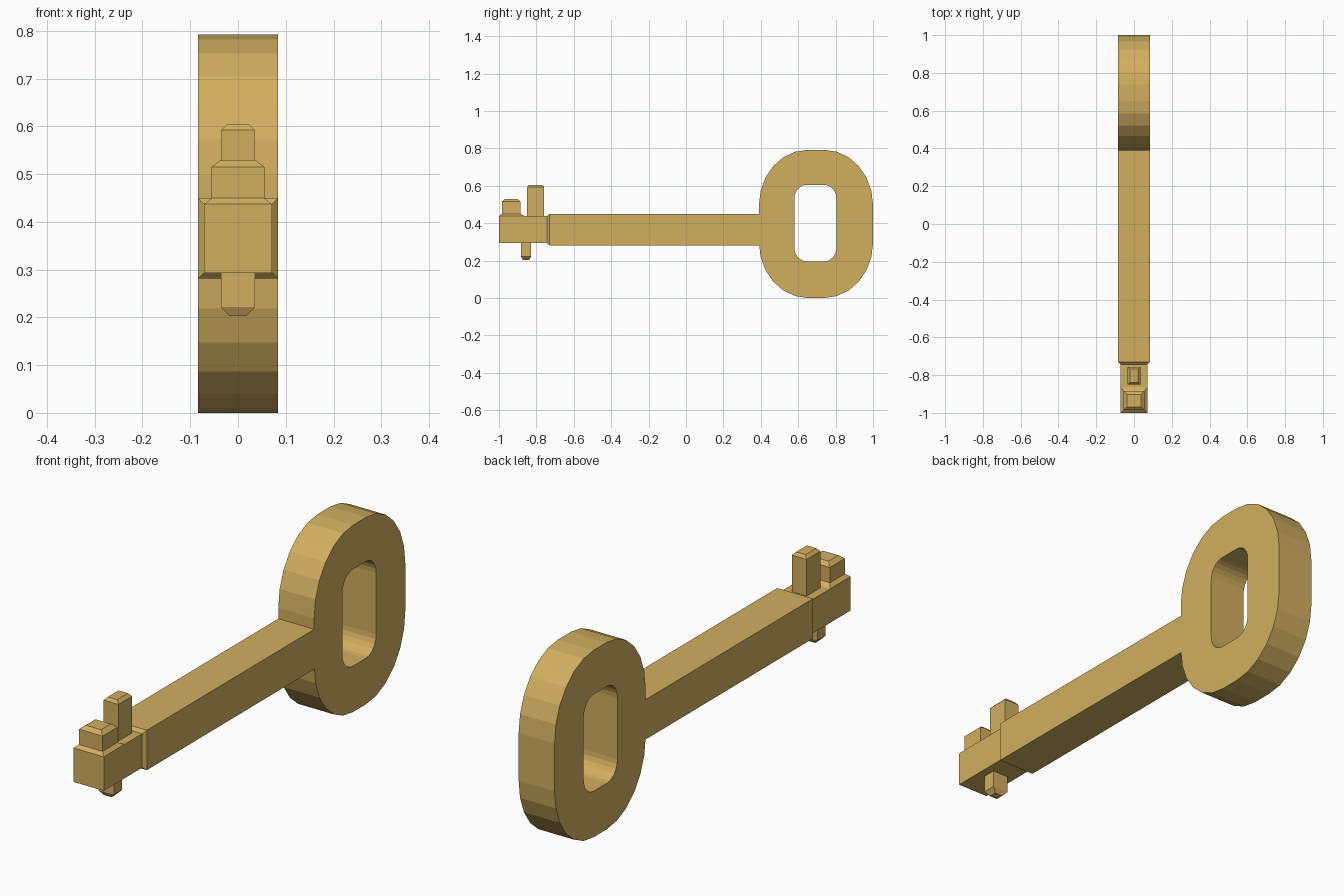
import bpy, bmesh, math

if "Cube" in bpy.data.objects:
    bpy.data.objects.remove(bpy.data.objects["Cube"])

# One flat brass colour
brass = bpy.data.materials.new("brass")
brass.diffuse_color = (0.64, 0.43, 0.117, 1)
brass.use_nodes = True
brass.node_tree.nodes["Principled BSDF"].inputs["Base Color"].default_value = brass.diffuse_color


def finish(bm, name):
    bmesh.ops.recalc_face_normals(bm, faces=bm.faces)
    mesh = bpy.data.meshes.new(name)
    bm.to_mesh(mesh)
    bm.free()
    mesh.materials.append(brass)
    obj = bpy.data.objects.new(name, mesh)
    bpy.context.collection.objects.link(obj)
    return obj


def skin(bm, a, b):
    for i in range(len(a)):
        j = (i + 1) % len(a)
        bm.faces.new((a[i], a[j], b[j], b[i]))


def loft(name, rings):
    """Solid running through a series of rings, capped at both ends."""
    bm = bmesh.new()
    loops = [[bm.verts.new(p) for p in r] for r in rings]
    for a, b in zip(loops, loops[1:]):
        skin(bm, a, b)
    bm.faces.new(loops[0])
    bm.faces.new(loops[-1])
    return finish(bm, name)


def level(z, x, y0, y1):
    return [(-x, y0, z), (x, y0, z), (x, y1, z), (-x, y1, z)]


def section(y, x, z0, z1):
    return [(-x, y, z0), (x, y, z0), (x, y, z1), (-x, y, z1)]


def rounded(cy, cz, hy, hz, ry, rz, n=6):
    """Rounded rectangle outline in the y-z plane."""
    pts = []
    for q, (sy, sz) in enumerate(((1, 1), (-1, 1), (-1, -1), (1, -1))):
        for k in range(n + 1):
            a = (q + k / n) * math.pi / 2
            pts.append((cy + sy * (hy - ry) + ry * math.cos(a),
                        cz + sz * (hz - rz) + rz * math.sin(a)))
    return pts


# Bow: thick rounded ring with a rounded hole
W = 0.084
outer = rounded(0.695, 0.396, 0.305, 0.396, 0.262, 0.295)
inner = rounded(0.692, 0.40, 0.113, 0.205, 0.068, 0.075)
bm = bmesh.new()
loops = [[bm.verts.new((x, y, z)) for y, z in pts]
         for x, pts in ((-W, outer), (W, outer), (W, inner), (-W, inner))]
for i in range(4):
    skin(bm, loops[i], loops[(i + 1) % 4])
finish(bm, "bow_ring")

# Shaft with a small chamfer stepping down to the narrower tip
loft("shaft_and_tip", [section(0.392, W, 0.281, 0.45),
                       section(-0.73, W, 0.281, 0.45),
                       section(-0.743, 0.071, 0.293, 0.437),
                       section(-1.0, 0.071, 0.293, 0.437)])

# Front tooth with a sloped foot and chamfered top
loft("front_tooth", [level(0.437, 0.071, -1.0, -0.862),
                     level(0.45, 0.055, -0.985, -0.885),
                     level(0.515, 0.055, -0.985, -0.885),
                     level(0.53, 0.036, -0.968, -0.902)])

# Tall rear tooth
loft("rear_tooth", [level(0.42, 0.035, -0.85, -0.758),
                    level(0.592, 0.035, -0.85, -0.758),
                    level(0.605, 0.022, -0.84, -0.768)])

# Small pin underneath
loft("lower_pin", [level(0.31, 0.036, -0.883, -0.828),
                   level(0.222, 0.036, -0.883, -0.828),
                   level(0.203, 0.018, -0.872, -0.839)])
